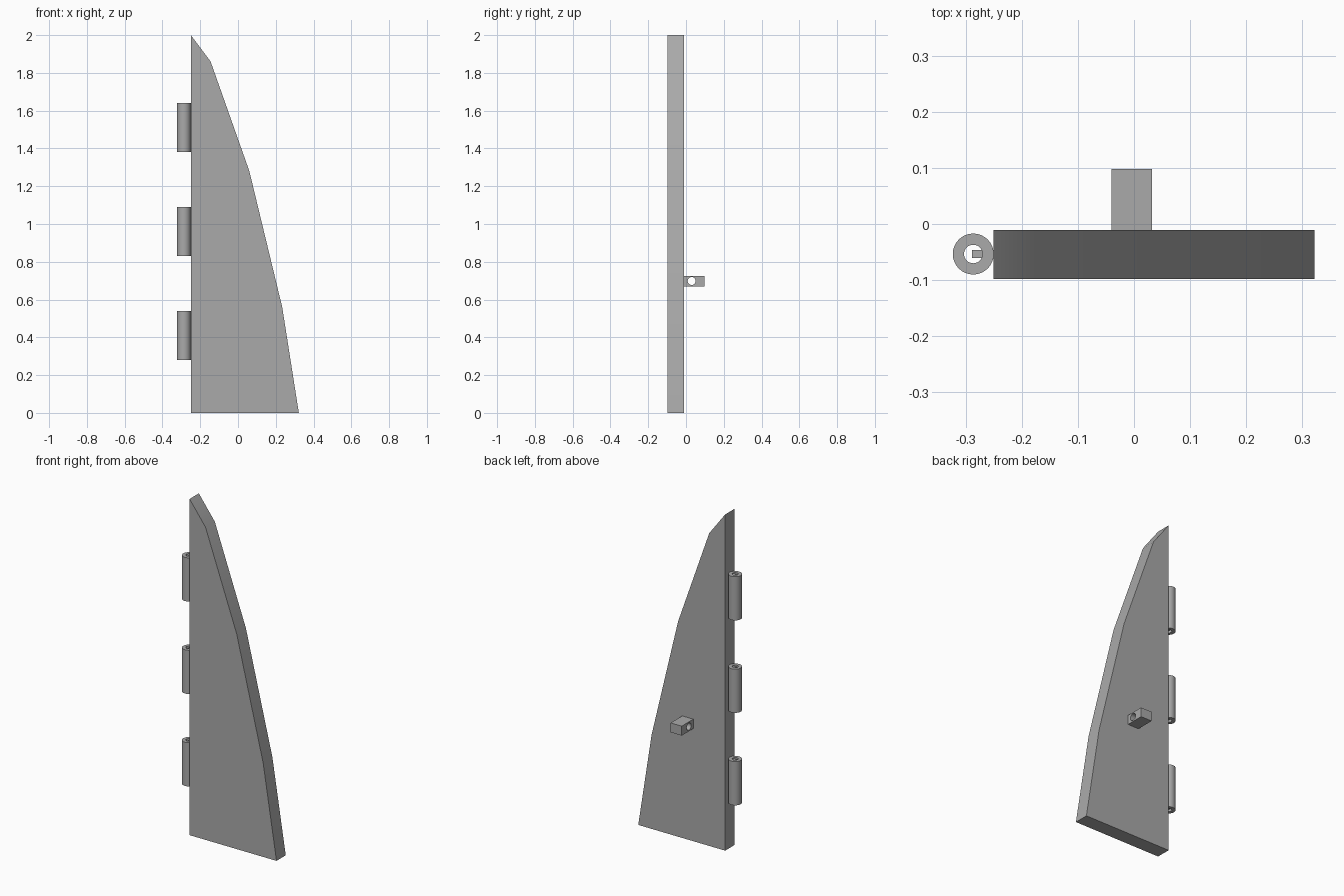
import bpy, bmesh, math
from mathutils import Matrix, Vector

cube = bpy.data.objects.get("Cube")
if cube:
    bpy.data.objects.remove(cube, do_unlink=True)

grey = bpy.data.materials.new("plain grey")
grey.use_nodes = True
COLOUR = (0.4, 0.4, 0.4, 1)
grey.diffuse_color = COLOUR
grey.node_tree.nodes["Principled BSDF"].inputs["Base Color"].default_value = COLOUR

# Orientation of a flat profile and of its extrusion direction
ALONG_X = Matrix(((0, 0, 1), (1, 0, 0), (0, 1, 0))).to_4x4()   # profile in y, z
ALONG_Y = Matrix(((1, 0, 0), (0, 0, -1), (0, 1, 0))).to_4x4()  # profile in x, z
ALONG_Z = Matrix.Identity(4)                                   # profile in x, y


def circle(cx, cy, r, n=32):
    return [(cx + r * math.cos(2 * math.pi * i / n),
             cy + r * math.sin(2 * math.pi * i / n)) for i in range(n)]


def rect(x0, x1, y0, y1):
    return [(x0, y0), (x1, y0), (x1, y1), (x0, y1)]


def prism(name, outlines, axis, depth, centre):
    """Extrude a filled outline; further outlines become holes."""
    curve = bpy.data.curves.new(name + " profile", "CURVE")
    curve.dimensions = "2D"
    curve.fill_mode = "BOTH"
    curve.extrude = depth / 2
    for pts in outlines:
        spline = curve.splines.new("POLY")
        spline.points.add(len(pts) - 1)
        for p, (a, b) in zip(spline.points, pts):
            p.co = (a, b, 0, 1)
        spline.use_cyclic_u = True
    temp = bpy.data.objects.new(name + " profile", curve)
    bpy.context.collection.objects.link(temp)
    graph = bpy.context.evaluated_depsgraph_get()
    mesh = bpy.data.meshes.new_from_object(temp.evaluated_get(graph))
    bpy.data.objects.remove(temp, do_unlink=True)
    bpy.data.curves.remove(curve)

    bm = bmesh.new()
    bm.from_mesh(mesh)
    bmesh.ops.remove_doubles(bm, verts=bm.verts, dist=0.0001)
    bmesh.ops.transform(bm, matrix=Matrix.Translation(Vector(centre)) @ axis, verts=bm.verts)
    bmesh.ops.recalc_face_normals(bm, faces=bm.faces)
    for f in bm.faces:
        f.smooth = True
        f.material_index = 0
    for e in bm.edges:
        e.smooth = e.calc_face_angle(math.pi) < math.radians(30)
    bm.to_mesh(mesh)
    bm.free()
    mesh.materials.clear()
    mesh.materials.append(grey)
    obj = bpy.data.objects.new(name, mesh)
    bpy.context.collection.objects.link(obj)
    return obj


# Tapered fin panel
fin = [(-0.25, 0), (0.322, 0), (0.234, 0.56), (0.06, 1.28), (-0.145, 1.86), (-0.25, 2)]
prism("fin_panel", [fin], ALONG_Y, 0.087, (0, -0.0545, 0))

# Hinge barrels with the web that ties each one to the panel
HX, HY = -0.2865, -0.0535
for i, z in enumerate((0.41, 0.96, 1.51)):
    prism(f"hinge_barrel_{i + 1}", [circle(HX, HY, 0.0365), circle(HX, HY, 0.0165)],
          ALONG_Z, 0.26, (0, 0, z))
    prism(f"hinge_web_{i + 1}", [rect(-0.289, -0.245, -0.061, -0.046)],
          ALONG_Z, 0.25, (0, 0, z))

# Control lug with a cross hole
prism("control_lug", [rect(-0.015, 0.098, 0.67, 0.726), circle(0.03, 0.698, 0.021)],
      ALONG_X, 0.073, (-0.004, 0, 0))
